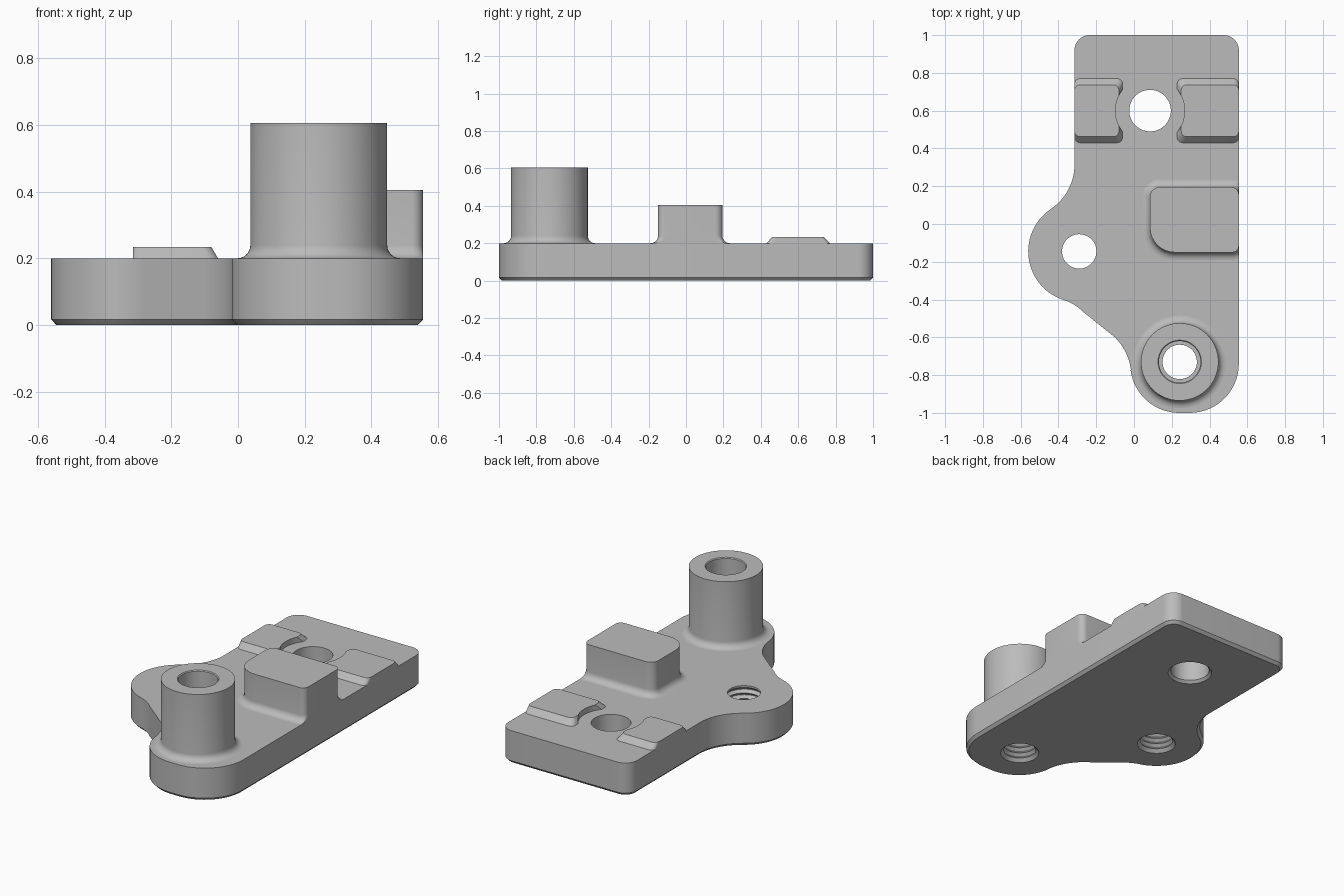
import bpy, bmesh
from math import radians, cos, sin

if "Cube" in bpy.data.objects:
    bpy.data.objects.remove(bpy.data.objects["Cube"], do_unlink=True)

GREY = (0.5, 0.5, 0.5, 1)
grey = bpy.data.materials.new("plain grey")
grey.use_nodes = True
grey.diffuse_color = GREY
grey.node_tree.nodes["Principled BSDF"].inputs["Base Color"].default_value = GREY

TOP = 0.2
BOSS = (0.242, -0.73)
LOBE = (-0.29, -0.145)
BACK_HOLE = (0.085, 0.6)
RIGHT_EDGE = 0.555


def arc(x, y, r, a0, a1, n=16):
    """Points on an arc, angles in degrees."""
    steps = [radians(a0 + (a1 - a0) * i / n) for i in range(n + 1)]
    return [(x + r * cos(a), y + r * sin(a)) for a in steps]


def circle(centre, r, n=64):
    return arc(*centre, r, 0, 360, n)[:-1]


def rounded_box(x0, x1, y0, y1, radii, grow=0.0):
    """Rounded rectangle; radii start at the front left, going round."""
    corners = [(x0, y0, 1, 1), (x1, y0, -1, 1), (x1, y1, -1, -1), (x0, y1, 1, -1)]
    pts = []
    for i, ((x, y, sx, sy), r) in enumerate(zip(corners, radii)):
        pts += arc(x + sx * r, y + sy * r, r + grow, 180 + 90 * i, 270 + 90 * i, 8)
    return pts


def loft(name, sections, bottom=True, top=True):
    """Skin a list of (outline, z) sections and finish the object."""
    bm = bmesh.new()
    rings = [[bm.verts.new((x, y, z)) for x, y in pts] for pts, z in sections]
    for a, b in zip(rings, rings[1:]):
        for i in range(len(a)):
            j = (i + 1) % len(a)
            bm.faces.new((a[i], a[j], b[j], b[i]))
    if bottom:
        bm.faces.new(rings[0][::-1])
    if top:
        bm.faces.new(rings[-1])
    bmesh.ops.recalc_face_normals(bm, faces=bm.faces)
    mesh = bpy.data.meshes.new(name)
    bm.to_mesh(mesh)
    bm.free()
    mesh.materials.append(grey)
    obj = bpy.data.objects.new(name, mesh)
    bpy.context.collection.objects.link(obj)
    return obj


def lathe(name, centre, profile, **caps):
    return loft(name, [(circle(centre, r), z) for r, z in profile], **caps)


def cut(obj, cutter):
    mod = obj.modifiers.new("cut", 'BOOLEAN')
    mod.operation = 'DIFFERENCE'
    mod.solver = 'EXACT'
    mod.object = cutter
    bpy.context.view_layer.objects.active = obj
    bpy.ops.object.modifier_apply(modifier=mod.name)
    bpy.data.objects.remove(cutter, do_unlink=True)


def smooth(obj):
    obj.data.shade_smooth()
    obj.data.set_sharp_from_angle(angle=radians(28))


def plate_outline(d):
    """Plate outline, moved inward by d."""
    return (arc(0.295, -0.74, 0.26 - d, -90, 0)
            + arc(0.475, 0.92, 0.08 - d, 0, 90)
            + arc(-0.235, 0.92, 0.08 - d, 90, 180)
            + arc(-0.599, 0.315, 0.284 + d, 0, -56)
            + arc(*LOBE, 0.27 - d, 124, 252, 28)
            + arc(-0.453, -0.649, 0.26 + d, 72, 45, 8)
            + arc(-0.309, -0.809, 0.295 + d, 45, 8, 8)
            + arc(0.24, -0.74, 0.26 - d, 188, 270))


# Base plate with a chamfered underside
plate = loft("base_plate", [(plate_outline(0.016), 0), (plate_outline(0), 0.017),
                            (plate_outline(0), TOP)])

# Plain hole at the back, chamfered below
cut(plate, lathe("hole_cutter", BACK_HOLE,
                 [(0.145, -0.02), (0.11, 0.015), (0.11, 0.3)]))

# Threaded holes in the side lobe and under the boss
MINOR, MAJOR, PITCH = 0.091, 0.108, 0.034
for centre in (LOBE, BOSS):
    thread = [(0.13, -0.02), (MINOR, 0.019)]
    for i in range(5):
        z = 0.019 + i * PITCH
        thread += [(MAJOR, z + PITCH * 0.45), (MAJOR, z + PITCH * 0.55), (MINOR, z + PITCH)]
    cut(plate, lathe("thread_cutter", centre, thread + [(MINOR, 0.3)]))
smooth(plate)

# Tall hollow boss with a fillet at its foot
FILLET = 0.04
quarter = arc(0.205 + FILLET, TOP + FILLET, FILLET, 270, 180, 6)
boss = lathe("boss", BOSS, quarter + [(0.205, 0.605), (0.115, 0.605), (0.11, 0.6), (0.11, TOP)],
             bottom=False, top=False)
smooth(boss)

# Stop block, filleted into the plate and flush with its right edge
sections = []
for grow, z in arc(FILLET, TOP + FILLET, FILLET, 270, 180, 6) + [(0, 0.405)]:
    pts = rounded_box(0.085, RIGHT_EDGE, -0.15, 0.195, (0.13, 0.035, 0.04, 0.05), grow)
    sections.append(([(min(x, RIGHT_EDGE), y) for x, y in pts], z))
smooth(loft("stop_block", sections, bottom=False))

# Low pads either side of the back hole, scooped around it
for name, base, top in (("right_pad", (-0.315, -0.06), (-0.315, -0.08)),
                        ("left_pad", (0.228, RIGHT_EDGE), (0.25, RIGHT_EDGE))):
    pad = loft(name, [(rounded_box(*base, 0.43, 0.77, [0.03] * 4), TOP),
                      (rounded_box(*top, 0.462, 0.737, [0.03] * 4), 0.234)])
    cut(pad, lathe("scoop_cutter", BACK_HOLE, [(0.183, 0.1), (0.183, 0.3)]))
    smooth(pad)
